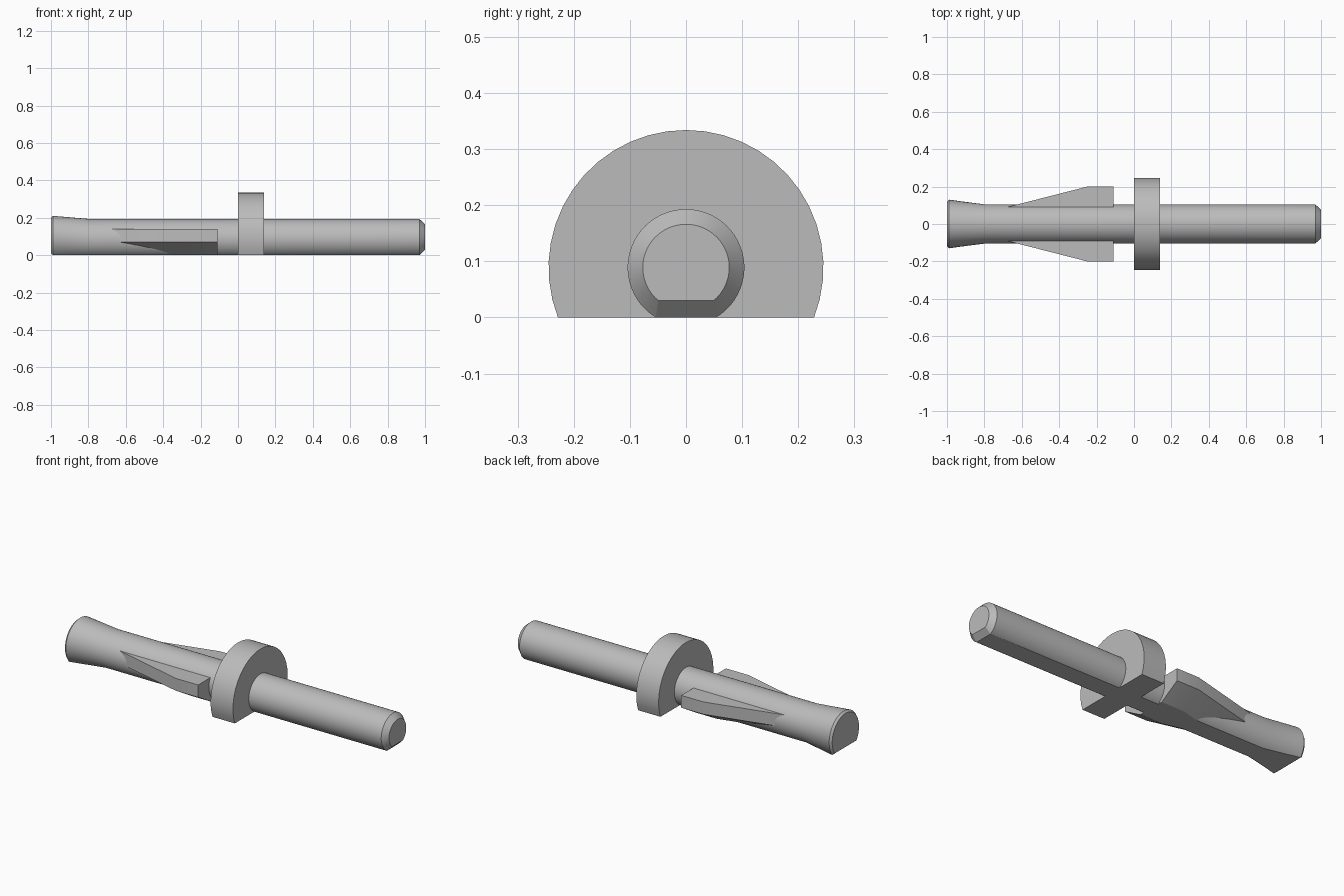
import bpy, bmesh, math

cube = bpy.data.objects.get("Cube")
if cube:
    bpy.data.objects.remove(cube, do_unlink=True)

grey = bpy.data.materials.new("light grey plastic")
grey.use_nodes = True
colour = (0.5, 0.5, 0.5, 1)
grey.diffuse_color = colour
grey.node_tree.nodes["Principled BSDF"].inputs["Base Color"].default_value = colour


def d_section(x, radius, axis_z, floor_z, steps):
    """Circle across the x axis, cut flat at floor_z."""
    start = math.asin((floor_z - axis_z) / radius)
    sweep = math.pi - 2 * start
    return [(x, radius * math.cos(start + sweep * i / steps),
             axis_z + radius * math.sin(start + sweep * i / steps))
            for i in range(steps + 1)]


def loft(name, sections):
    """Skin a row of matching closed sections and cap both ends."""
    bm = bmesh.new()
    rings = [[bm.verts.new(p) for p in s] for s in sections]
    for a, b in zip(rings, rings[1:]):
        for i in range(len(a)):
            j = (i + 1) % len(a)
            bm.faces.new((a[i], a[j], b[j], b[i]))
    bm.faces.new(rings[0])
    bm.faces.new(rings[-1])
    bmesh.ops.recalc_face_normals(bm, faces=bm.faces)
    mesh = bpy.data.meshes.new(name)
    bm.to_mesh(mesh)
    bm.free()
    mesh.materials.append(grey)
    obj = bpy.data.objects.new(name, mesh)
    bpy.context.collection.objects.link(obj)
    bpy.ops.object.select_all(action='DESELECT')
    obj.select_set(True)
    bpy.context.view_layer.objects.active = obj
    bpy.ops.object.shade_smooth_by_angle(angle=math.radians(20))
    return obj


# Flat-bottomed shaft: flared left end, chamfered right end
AXIS = 0.089
stations = [(-1, 0.12, 0.08, 0.01), (-0.988, 0.13, 0.08, 0),
            (-0.79, 0.104, AXIS, 0), (0.97, 0.104, AXIS, 0),
            (1, 0.077, AXIS, 0.03)]
loft("shaft", [d_section(*s, 48) for s in stations])

# Collar disc with the same flat base
loft("collar", [d_section(x, 0.245, AXIS, 0, 28) for x in (0, 0.14)])


# Tapered barbs on both sides, undercut below their outer face
def barb_section(x, reach, side):
    profile = [(-0.05, 0.14), (reach, 0.14), (reach, 0.07),
               (reach - 0.118, 0), (-0.05, 0)]
    return [(x, side * y, z) for y, z in profile]


for name, side in (("left_barb", 1), ("right_barb", -1)):
    loft(name, [barb_section(x, reach, side)
                for x, reach in ((-0.68, 0.09), (-0.25, 0.2), (-0.11, 0.2))])
